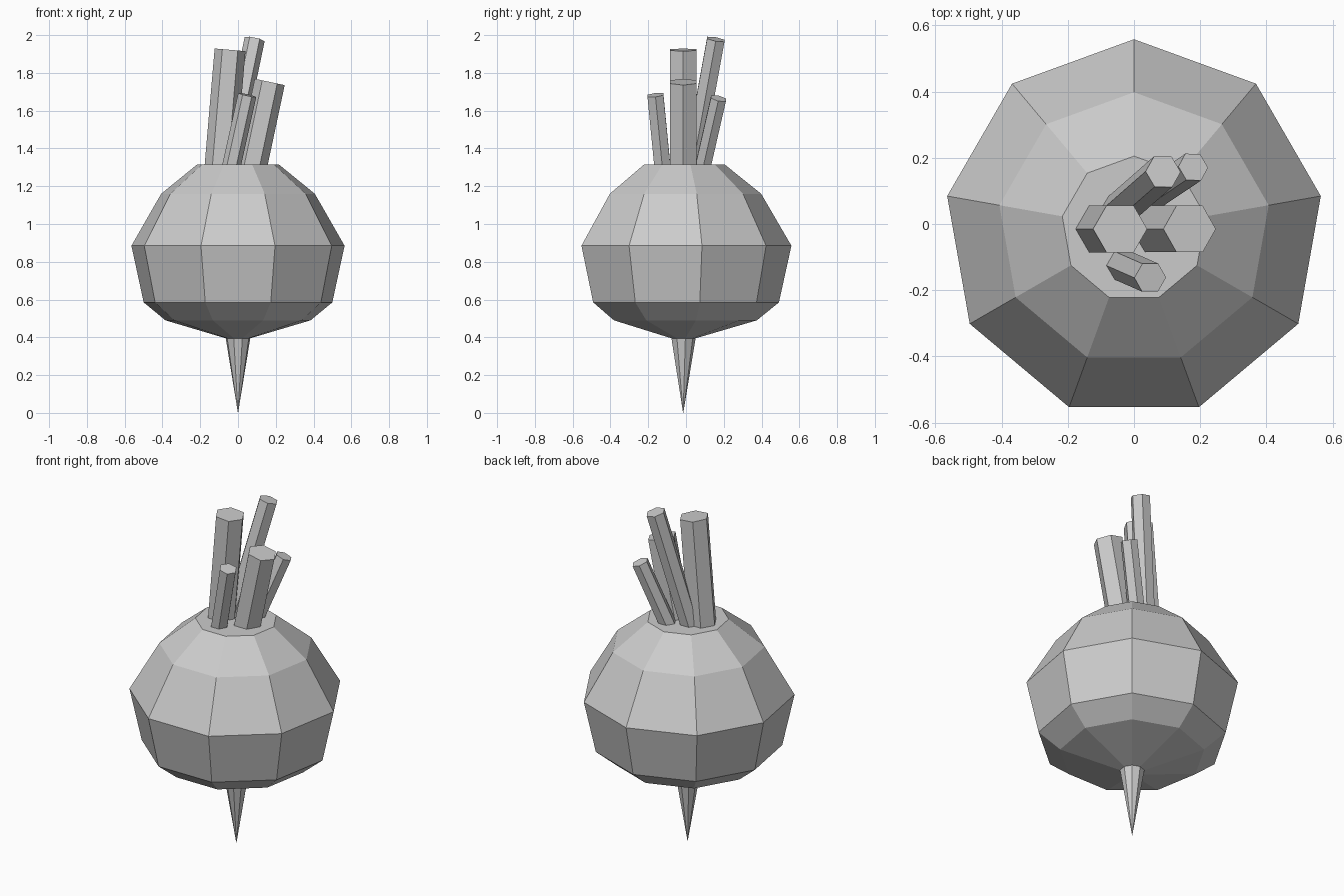
import bpy, bmesh, math
from mathutils import Vector

if "Cube" in bpy.data.objects:
    bpy.data.objects.remove(bpy.data.objects["Cube"])

CY = -0.015  # the body axis sits slightly toward the front


def make_object(name, bm):
    bmesh.ops.recalc_face_normals(bm, faces=bm.faces)
    mesh = bpy.data.meshes.new(name)
    bm.to_mesh(mesh)
    bm.free()
    obj = bpy.data.objects.new(name, mesh)
    bpy.context.collection.objects.link(obj)
    return obj


def lathe(name, profile, sides=9):
    """Spin (radius, z) points into a closed faceted body, one vertex facing +y."""
    bm = bmesh.new()
    rings = []
    for r, z in profile:
        angles = [math.pi / 2 + math.tau * i / sides for i in range(sides)]
        rings.append([bm.verts.new((r * math.cos(a), CY + r * math.sin(a), z)) for a in angles])
    for low, high in zip(rings, rings[1:]):
        for i in range(sides):
            j = (i + 1) % sides
            bm.faces.new((low[i], low[j], high[j], high[i]))
    bm.faces.new(rings[0])
    bm.faces.new(rings[-1])
    bmesh.ops.remove_doubles(bm, verts=bm.verts, dist=0.0001)
    return make_object(name, bm)


def stem(name, base, top, radius):
    """Leaning six-sided stalk with its cap square to its axis."""
    base, top = Vector(base), Vector(top)
    axis = top - base
    base = base - axis.normalized() * 0.03  # sink into the crown
    axis = top - base
    rot = Vector((0, 0, 1)).rotation_difference(axis)
    bm = bmesh.new()
    ends = []
    for centre in (base, top):
        ends.append([bm.verts.new(centre + rot @ Vector((radius * math.cos(math.tau * i / 6),
                                                         radius * math.sin(math.tau * i / 6), 0)))
                     for i in range(6)])
    for i in range(6):
        j = (i + 1) % 6
        bm.faces.new((ends[0][i], ends[0][j], ends[1][j], ends[1][i]))
    bm.faces.new(ends[0])
    bm.faces.new(ends[1])
    return make_object(name, bm)


# Round root vegetable body
lathe("bulb", [(0.066, 0.395), (0.39, 0.49), (0.507, 0.585), (0.573, 0.885),
               (0.413, 1.16), (0.22, 1.315)])

# Pointed tap root
lathe("tap_root", [(0.0005, 0.0), (0.066, 0.395)])

# Cut leaf stalks on the crown
stems = [
    ("stem_left", (-0.094, CY, 1.315), (-0.042, CY, 1.922), 0.082),
    ("stem_right", (0.075, CY, 1.315), (0.168, CY, 1.752), 0.081),
    ("stem_back_tall", (-0.05, 0.037, 1.315), (0.088, 0.158, 1.978), 0.054),
    ("stem_back_short", (0.06, 0.092, 1.315), (0.179, 0.172, 1.665), 0.047),
    ("stem_front", (-0.033, -0.126, 1.315), (0.049, -0.162, 1.683), 0.049),
]
for args in stems:
    stem(*args)
